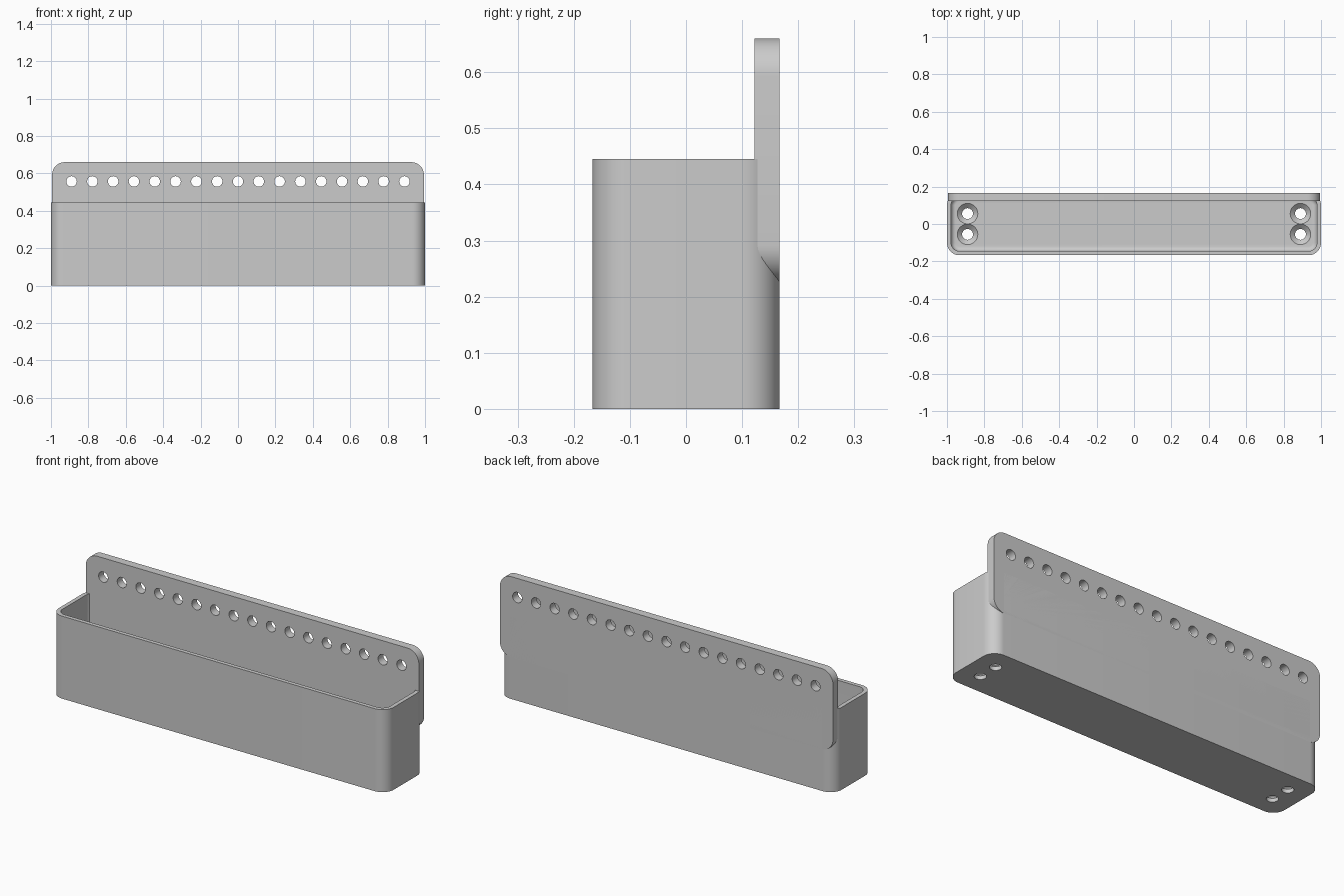
import bpy, bmesh, math

cube = bpy.data.objects.get("Cube")
if cube:
    bpy.data.objects.remove(cube, do_unlink=True)

grey = bpy.data.materials.new("plain grey")
grey.use_nodes = True
grey.diffuse_color = (0.6, 0.6, 0.6, 1)
grey.node_tree.nodes["Principled BSDF"].inputs["Base Color"].default_value = (0.6, 0.6, 0.6, 1)

HALF_Y = 0.167
RIM, FLOOR = 0.445, 0.044
WALL, CORNER, FILLET = 0.022, 0.067, 0.025


def rounded_rect(hx, hy, r, steps=12):
    """Counter-clockwise outline of a rectangle with round corners."""
    points = []
    for k, (sx, sy) in enumerate([(1, 1), (-1, 1), (-1, -1), (1, -1)]):
        for i in range(steps + 1):
            a = math.pi / 2 * (k + i / steps)
            points.append((sx * (hx - r) + r * math.cos(a), sy * (hy - r) + r * math.sin(a)))
    return points


def loft(name, rings):
    """Skin a stack of matching closed rings and cap both ends."""
    bm = bmesh.new()
    loops = [[bm.verts.new(p) for p in ring] for ring in rings]
    for a, b in zip(loops, loops[1:]):
        n = len(a)
        for i in range(n):
            bm.faces.new((a[i], a[(i + 1) % n], b[(i + 1) % n], b[i]))
    bm.faces.new(loops[0][::-1])
    bm.faces.new(loops[-1])
    bmesh.ops.recalc_face_normals(bm, faces=bm.faces)
    mesh = bpy.data.meshes.new(name)
    bm.to_mesh(mesh)
    bm.free()
    mesh.materials.append(grey)
    obj = bpy.data.objects.new(name, mesh)
    bpy.context.collection.objects.link(obj)
    return obj


def circle(r, n=32):
    return [(r * math.cos(2 * math.pi * i / n), r * math.sin(2 * math.pi * i / n)) for i in range(n)]


def cut(target, cutters):
    """Subtract each cutter, bake the result and remove the helpers."""
    for c in cutters:
        c.hide_render = True
        mod = target.modifiers.new("hole", 'BOOLEAN')
        mod.operation, mod.solver, mod.object = 'DIFFERENCE', 'EXACT', c
    bpy.context.view_layer.update()
    result = target.evaluated_get(bpy.context.evaluated_depsgraph_get())
    target.data = bpy.data.meshes.new_from_object(result)
    target.modifiers.clear()
    for c in cutters:
        bpy.data.objects.remove(c, do_unlink=True)


def smooth(obj):
    bpy.ops.object.select_all(action='DESELECT')
    obj.select_set(True)
    bpy.context.view_layer.objects.active = obj
    bpy.ops.object.shade_smooth_by_angle(angle=math.radians(30))


# Open tray: outer wall, rim, inner wall and rounded floor edge
def tray_ring(inset, z):
    return [(x, y, z) for x, y in rounded_rect(1 - inset, HALF_Y - inset, CORNER - inset)]


rings = [tray_ring(0, 0), tray_ring(0, RIM), tray_ring(WALL, RIM)]
for i in range(7):
    a = math.pi / 2 * i / 6
    rings.append(tray_ring(WALL + FILLET * (1 - math.cos(a)), FLOOR + FILLET * (1 - math.sin(a))))
tray = loft("tray", rings)

# Countersunk screw holes in the tray floor
profile = [(0.029, -0.02), (0.029, 0.02), (0.055, FLOOR), (0.055, 0.07)]
screws = []
for cx in (-0.89, 0.89):
    for cy in (-0.0555, 0.0555):
        screws.append(loft("screw_cutter", [[(cx + x, cy + y, z) for x, y in circle(r)]
                                            for r, z in profile]))
cut(tray, screws)
smooth(tray)

# Back plate with rounded corners
BOTTOM, TOP = 0.225, 0.66
mid, half = (TOP + BOTTOM) / 2, (TOP - BOTTOM) / 2
outline = rounded_rect(0.994, half, CORNER)
plate = loft("back_plate", [[(x, y, mid + z) for x, z in outline] for y in (0.122, HALF_Y)])

# Row of seventeen holes along the plate top
pegs = [loft("peg_cutter", [[(0.11125 * i + x, y, 0.557 + z) for x, z in circle(0.028)]
                            for y in (0.1, 0.2)]) for i in range(-8, 9)]
cut(plate, pegs)
smooth(plate)
